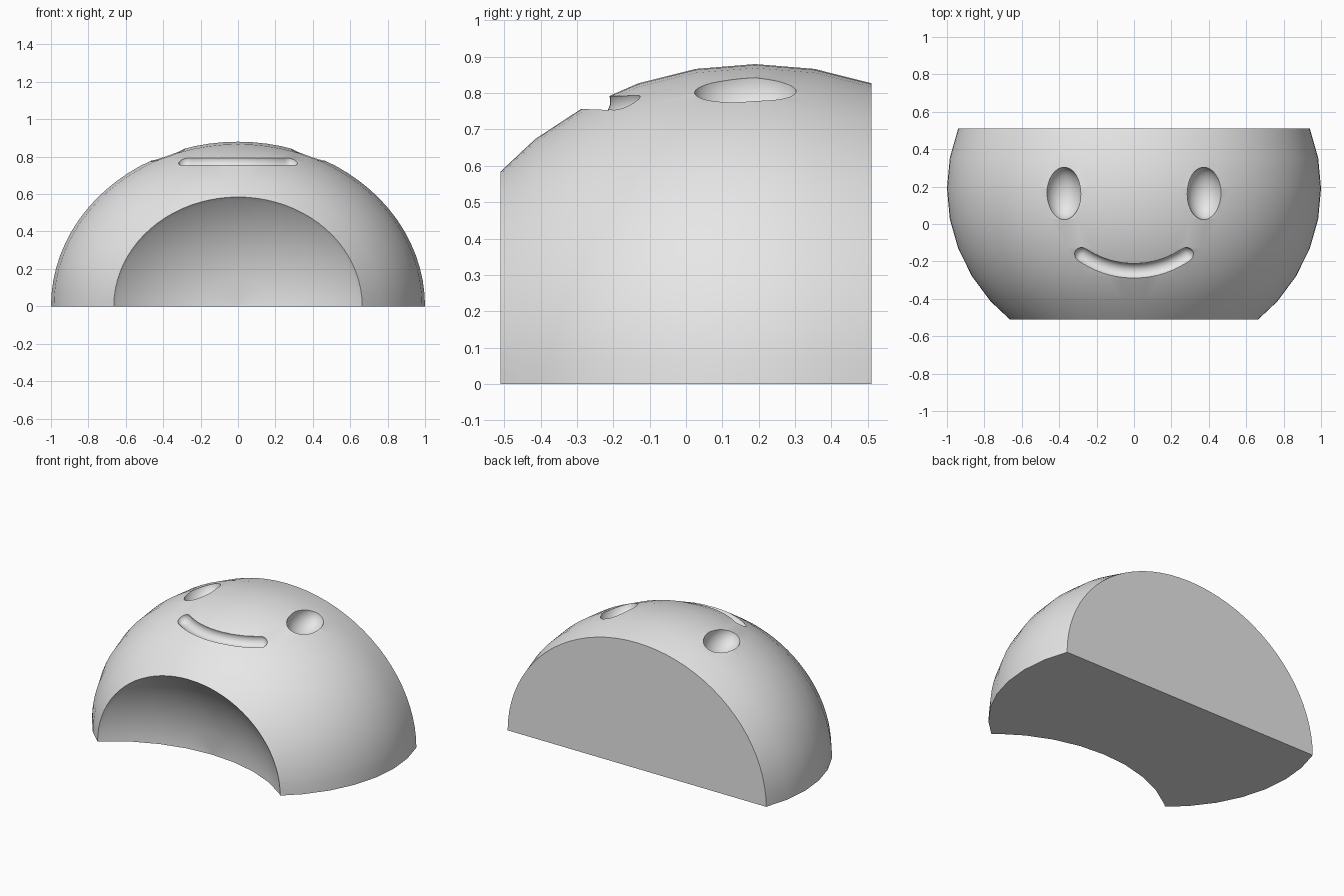
import bpy, bmesh, math
from mathutils import Vector, Matrix

if "Cube" in bpy.data.objects:
    bpy.data.objects.remove(bpy.data.objects["Cube"])

RX, RY, RZ = 1.0, 0.94, 0.88     # dome radii
CY = 0.19                        # dome centre along y
BACK, FRONT = 0.51, -0.51        # flat back and plane of the front bite rim

grey = bpy.data.materials.new("light grey")
grey.use_nodes = True
grey.diffuse_color = (0.8, 0.8, 0.8, 1)
grey.node_tree.nodes["Principled BSDF"].inputs["Base Color"].default_value = (0.8, 0.8, 0.8, 1)


def make_object(name, bm):
    bmesh.ops.recalc_face_normals(bm, faces=bm.faces)
    mesh = bpy.data.meshes.new(name)
    bm.to_mesh(mesh)
    bm.free()
    mesh.materials.append(grey)
    obj = bpy.data.objects.new(name, mesh)
    bpy.context.collection.objects.link(obj)
    return obj


def ellipsoid(centre, radii, segments, rings):
    """Ellipsoid with its poles along y."""
    bm = bmesh.new()
    matrix = (Matrix.Translation(centre) @ Matrix.Diagonal((*radii, 1))
              @ Matrix.Rotation(math.pi / 2, 4, 'X'))
    bmesh.ops.create_uvsphere(bm, u_segments=segments, v_segments=rings, radius=1, matrix=matrix)
    return bm


def dome_z(x, y):
    return RZ * math.sqrt(1 - (x / RX) ** 2 - ((y - CY) / RY) ** 2)


def round_tube(path, r, sides=24, cap_steps=6):
    """Tube along a level path with hemispherical ends."""
    stations = []
    n = len(path)
    for i, p in enumerate(path):
        t = (path[min(i + 1, n - 1)] - path[max(i - 1, 0)]).normalized()
        stations.append((p, t, r))
    for end, sign in ((0, -1), (-1, 1)):
        p, t, _ = stations[end]
        caps = []
        for k in range(1, cap_steps + 1):
            a = math.radians(86) * k / cap_steps
            caps.append((p + t * sign * r * math.sin(a), t, r * math.cos(a)))
        stations = caps[::-1] + stations if sign < 0 else stations + caps
    bm = bmesh.new()
    up = Vector((0, 0, 1))
    rings = []
    for p, t, rad in stations:
        side = t.cross(up).normalized()
        rings.append([bm.verts.new(p + rad * (side * math.cos(a) + up * math.sin(a)))
                      for a in (2 * math.pi * j / sides for j in range(sides))])
    for a, b in zip(rings, rings[1:]):
        for j in range(sides):
            k = (j + 1) % sides
            bm.faces.new((a[j], a[k], b[k], b[j]))
    bm.faces.new(rings[0])
    bm.faces.new(rings[-1])
    return bm


# Dome: ellipsoid sliced flat underneath and at the back
bm = ellipsoid((0, CY, 0), (RX, RY, RZ), 80, 18)
for point, normal in (((0, 0, 0), (0, 0, -1)), ((0, BACK, 0), (0, 1, 0))):
    cut = bmesh.ops.bisect_plane(bm, geom=bm.verts[:] + bm.edges[:] + bm.faces[:], dist=1e-5,
                                 plane_co=point, plane_no=normal, clear_outer=True)
    edges = [e for e in cut["geom_cut"] if isinstance(e, bmesh.types.BMEdge)]
    bmesh.ops.holes_fill(bm, edges=[e for e in edges if e.is_boundary], sides=0)
dome = make_object("face_dome", bm)

# Front bite: same shape mirrored across the rim plane
cutters = [make_object("front_bite", ellipsoid((0, 2 * FRONT - CY, 0), (RX, RY, RZ), 80, 18))]

# Eye sockets
for side, name in ((1, "left_eye_socket"), (-1, "right_eye_socket")):
    x, y = side * 0.377, 0.163
    cutters.append(make_object(name, ellipsoid((x, y, dome_z(x, y)), (0.096, 0.141, 0.1), 40, 24)))

# Smile groove: follows a level line of the dome
SMILE_Z = 0.777
k = 1 - (SMILE_Z / RZ) ** 2
path = []
for i in range(25):
    x = -0.277 + 0.554 * i / 24
    path.append(Vector((x, CY - RY * math.sqrt(k - x * x), SMILE_Z)))
cutters.append(make_object("smile_groove", round_tube(path, 0.043)))

# Carve everything out of the dome
for cutter in cutters:
    cutter.hide_render = True
    mod = dome.modifiers.new(cutter.name, 'BOOLEAN')
    mod.operation = 'DIFFERENCE'
    mod.solver = 'EXACT'
    mod.object = cutter
bpy.context.view_layer.update()
carved = bpy.data.meshes.new_from_object(dome.evaluated_get(bpy.context.evaluated_depsgraph_get()))
dome.modifiers.clear()
dome.data = carved
for cutter in cutters:
    bpy.data.objects.remove(cutter)

# Smooth shading with crisp rims
bpy.ops.object.select_all(action='DESELECT')
dome.select_set(True)
bpy.context.view_layer.objects.active = dome
bpy.ops.object.shade_smooth_by_angle(angle=math.radians(30))
